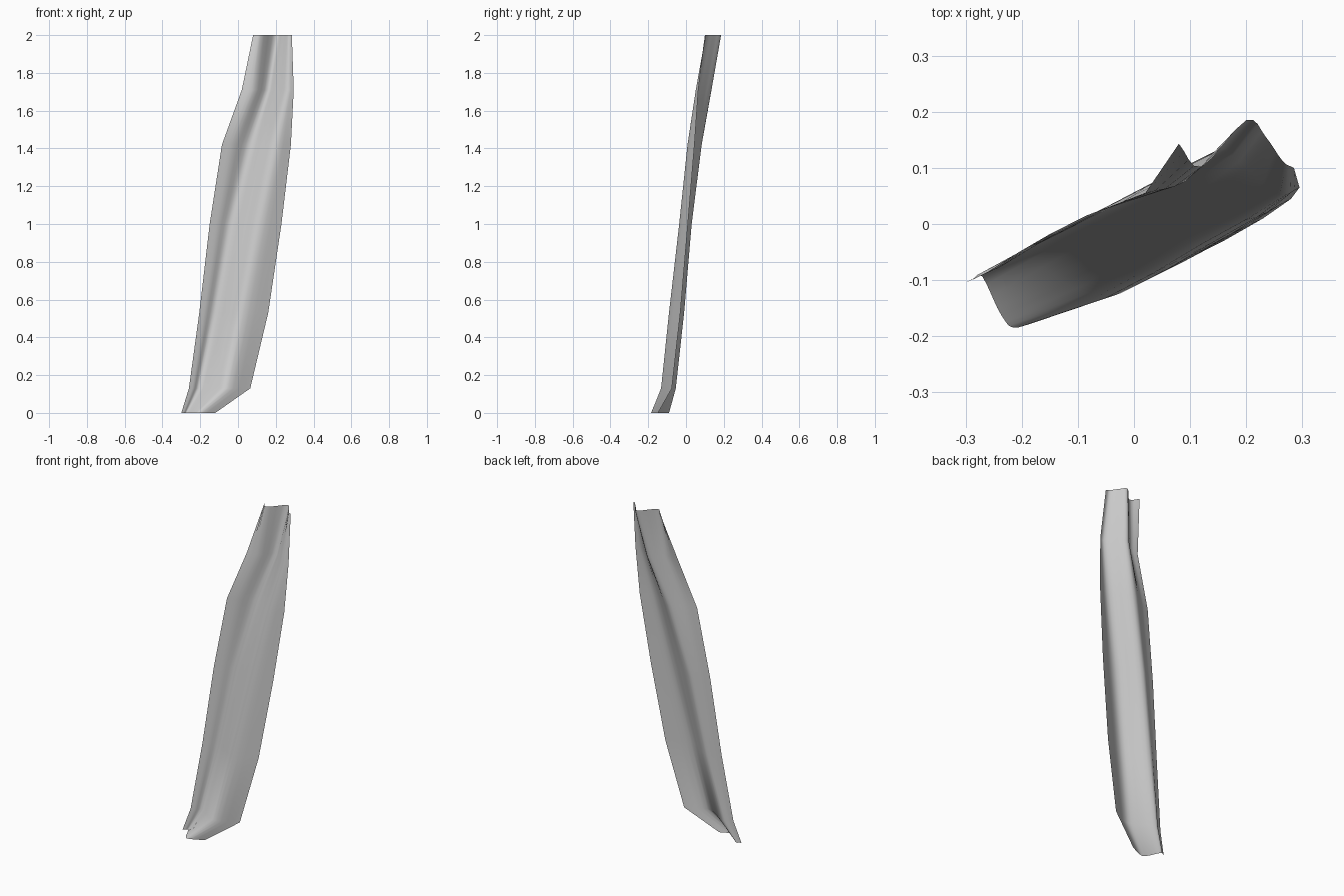
import bpy
import bmesh
from mathutils import Vector

STEPS = 4  # smooth divisions between neighbouring section points

cube = bpy.data.objects.get("Cube")
if cube:
    bpy.data.objects.remove(cube, do_unlink=True)


def make_material(name, colour):
    material = bpy.data.materials.new(name)
    material.use_nodes = True
    material.diffuse_color = colour
    material.node_tree.nodes["Principled BSDF"].inputs["Base Color"].default_value = colour
    return material


def smooth_curve(points, steps):
    """Catmull-Rom curve that passes through every point of a section."""
    padded = [points[0] * 2 - points[1], *points, points[-1] * 2 - points[-2]]
    curve = []
    for before, start, end, after in zip(padded, padded[1:], padded[2:], padded[3:]):
        for step in range(steps):
            t = step / steps
            tangent_in = (end - before) / 2
            tangent_out = (after - start) / 2
            blend = t * t * (3 - 2 * t)
            curve.append(start.lerp(end, blend)
                         + tangent_in * (t * (1 - t) ** 2)
                         - tangent_out * (t * t * (1 - t)))
    curve.append(points[-1])
    return curve


# Wavy sections by height: left edge, inner fold, back crest, middle, front valley, right edge
sections = {
    0: [(-.3, -.105), (-.287, -.098), (-.27, -.094), (-.235, -.165), (-.205, -.184), (-.12, -.148)],
    .13: [(-.26, -.085), (-.235, -.075), (-.2, -.054), (-.12, -.105), (-.05, -.132), (.065, -.075)],
    .53: [(-.205, -.05), (-.17, -.035), (-.12, -.01), (-.04, -.06), (.03, -.09), (.16, -.03)],
    1: [(-.15, -.018), (-.1, 0), (-.04, .03), (.04, -.005), (.12, -.036), (.23, .01)],
    1.42: [(-.085, .015), (-.02, .04), (.06, .083), (.13, .045), (.2, .008), (.28, .045)],
    1.71: [(.02, .055), (.09, .075), (.155, .135), (.2, .1), (.26, .053), (.295, .065)],
    2: [(.08, .143), (.12, .102), (.2, .185), (.235, .155), (.265, .112), (.285, .1)],
}

# Folded sheet: loft the sections into one open surface
bm = bmesh.new()
rows = []
for height, outline in sections.items():
    points = [Vector((x, y, height)) for x, y in outline]
    rows.append([bm.verts.new(point) for point in smooth_curve(points, STEPS)])
for lower, upper in zip(rows, rows[1:]):
    for i in range(len(lower) - 1):
        face = bm.faces.new((lower[i], lower[i + 1], upper[i + 1], upper[i]))
        face.smooth = True

mesh = bpy.data.meshes.new("folded_sheet")
bm.to_mesh(mesh)
bm.free()
mesh.materials.append(make_material("light grey", (.6, .6, .6, 1)))
sheet = bpy.data.objects.new("folded_sheet", mesh)
bpy.context.collection.objects.link(sheet)
